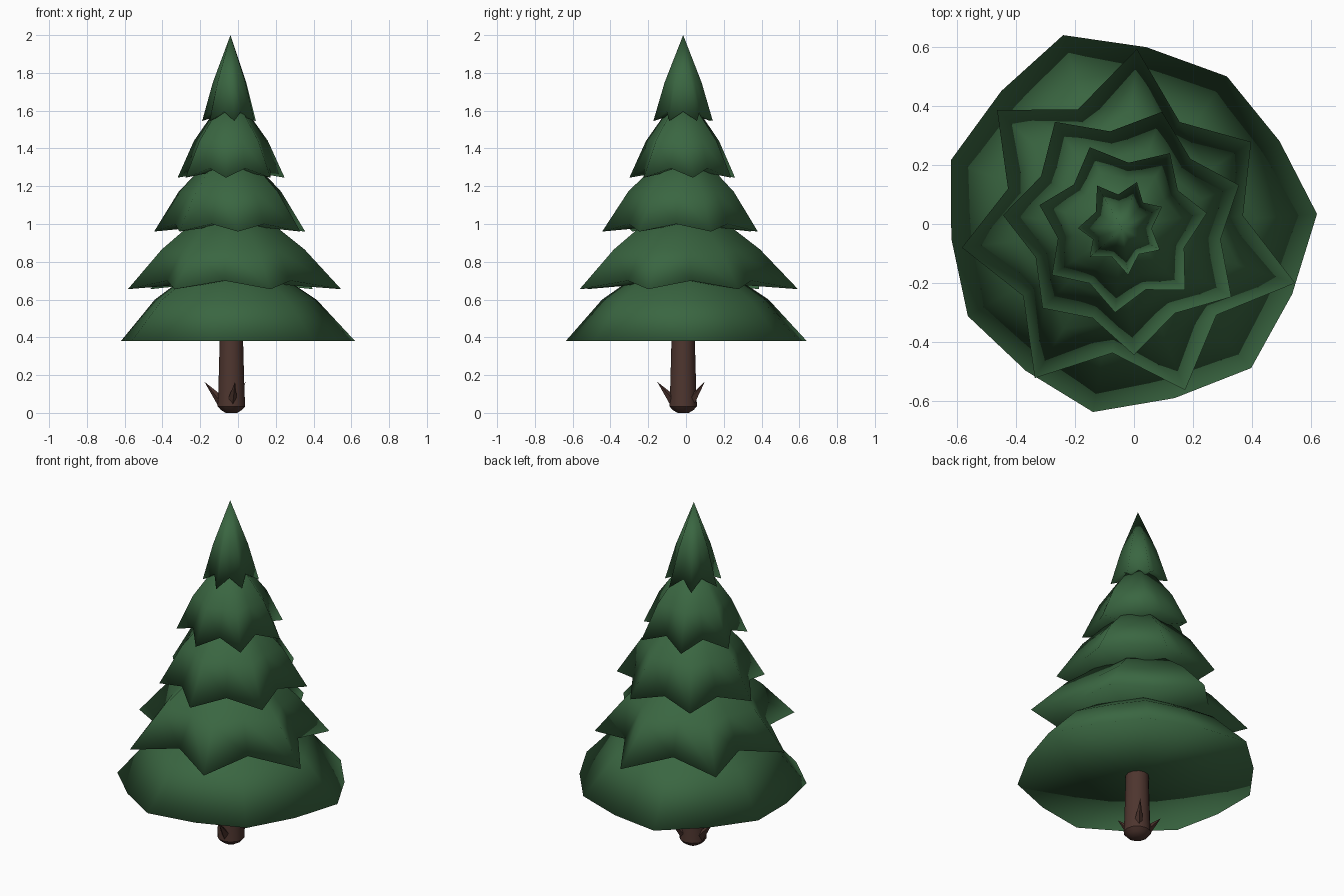
import bpy, bmesh, math
from mathutils import Vector

if "Cube" in bpy.data.objects:
    bpy.data.objects.remove(bpy.data.objects["Cube"])

CX, CY = -0.04, -0.015          # trunk axis


def material(name, rgb):
    m = bpy.data.materials.new(name)
    m.diffuse_color = (*rgb, 1)
    m.use_nodes = True
    m.node_tree.nodes["Principled BSDF"].inputs["Base Color"].default_value = m.diffuse_color
    return m


green = material("pine_green", (0.042, 0.133, 0.053))
brown = material("bark_brown", (0.076, 0.036, 0.028))


def finish(bm, name, mat, angle=None):
    bmesh.ops.recalc_face_normals(bm, faces=bm.faces[:])
    for f in bm.faces:
        f.smooth = True
    me = bpy.data.meshes.new(name)
    bm.to_mesh(me)
    bm.free()
    me.materials.append(mat)
    ob = bpy.data.objects.new(name, me)
    bpy.context.collection.objects.link(ob)
    if angle:
        bpy.context.view_layer.objects.active = ob
        ob.select_set(True)
        bpy.ops.object.shade_smooth_by_angle(angle=math.radians(angle))
        ob.select_set(False)
    return ob


def star(tips, valley):
    """Seven tips with a valley point between each pair, relative to the axis."""
    pts = [Vector((x - CX, y - CY)) for x, y in tips]
    out = []
    for i, p in enumerate(pts):
        out += [p, (p + pts[(i + 1) % len(pts)]) * 0.5 * valley]
    return out


def tier(name, tips, valley, lift, z, z_mid, mid, z_top):
    bm = bmesh.new()
    rim = [bm.verts.new((CX + p.x, CY + p.y, z + (lift if i % 2 else 0)))
           for i, p in enumerate(star(tips, valley))]
    ring = [bm.verts.new((CX + p.x * mid, CY + p.y * mid, z_mid))
            for p in star(tips, (valley + 1) / 2)]
    apex = bm.verts.new((CX, CY, z_top))
    base = bm.verts.new((CX, CY, z + lift))
    n = len(rim)
    for i in range(n):
        j = (i + 1) % n
        bm.faces.new((rim[i], rim[j], ring[j], ring[i]))
        bm.faces.new((ring[i], ring[j], apex))
        bm.faces.new((rim[j], rim[i], base))
    finish(bm, name, green)


# foliage tiers, bottom to top
tier("foliage_tier_1",
     [(-.24, .64), (.315, .50), (.62, .034), (.397, -.488), (-.139, -.637),
      (-.563, -.312), (-.62, .217)], 1.05, 0, .38, .60, .69, .90)
tier("foliage_tier_2",
     [(.01, .593), (.397, .278), (.546, -.2), (.173, -.563), (-.336, -.522),
      (-.583, -.08), (-.464, .386)], .80, .045, .655, .865, .67, 1.18)
tier("foliage_tier_3",
     [(.095, .38), (.356, .132), (.33, -.247), (0, -.444), (-.31, -.285),
      (-.444, .03), (-.268, .346)], .87, .04, .96, 1.17, .68, 1.46)
tier("foliage_tier_4",
     [(-.15, .26), (.122, .24), (.247, .037), (.173, -.224), (-.064, -.30),
      (-.278, -.173), (-.32, .064)], .84, .05, 1.245, 1.44, .69, 1.72)
tier("foliage_tier_5",
     [(.01, .142), (.095, .058), (.088, -.088), (-.02, -.173), (-.15, -.112),
      (-.19, -.014), (-.125, .13)], .76, .05, 1.545, 1.75, .62, 2.0)

# trunk: lathed profile with a rounded, chipped foot
bm = bmesh.new()
N = 12
rings = []
for r, z in [(.03, .0), (.055, .015), (.073, .035), (.069, .12), (.062, .38), (.055, .55)]:
    rings.append([bm.verts.new((CX + .005 + r * math.cos(2 * math.pi * i / N),
                                CY + r * math.sin(2 * math.pi * i / N), z))
                  for i in range(N)])
for a, b in zip(rings, rings[1:]):
    for i in range(N):
        j = (i + 1) % N
        bm.faces.new((a[i], a[j], b[j], b[i]))
bm.faces.new(rings[0][::-1])
bm.faces.new(rings[-1])
finish(bm, "trunk", brown, 40)

# three short twig stubs pointing out and up
for k, deg in enumerate((55, 280, 170)):
    d = Vector((math.cos(math.radians(deg)), math.sin(math.radians(deg)), 0))
    start = Vector((CX, CY, .05)) + d * .04
    tip = Vector((CX, CY, .165)) + d * .14
    axis = (tip - start).normalized()
    side = axis.cross(Vector((0, 0, 1))).normalized()
    up = side.cross(axis)
    bm = bmesh.new()
    base = [bm.verts.new(start + (side * math.cos(a) + up * math.sin(a)) * .03)
            for a in (math.pi / 2 * i for i in range(4))]
    top = bm.verts.new(tip)
    bm.faces.new(base[::-1])
    for i in range(4):
        bm.faces.new((base[i], base[(i + 1) % 4], top))
    finish(bm, f"twig_stub_{k + 1}", brown, 40)
